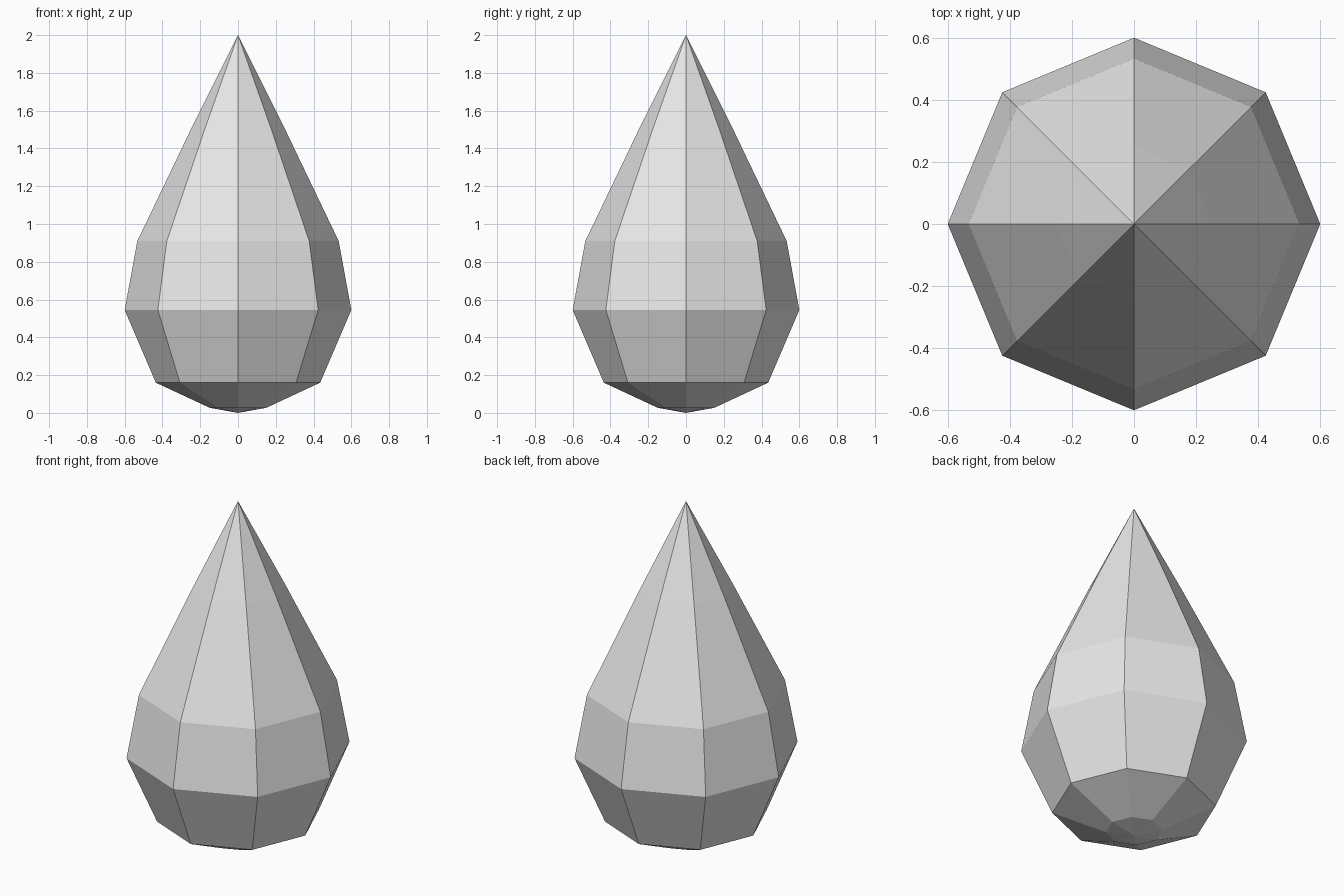
import bpy
import bmesh
from math import cos, sin, pi

cube = bpy.data.objects.get("Cube")
if cube:
    bpy.data.objects.remove(cube, do_unlink=True)

SIDES = 8
# Rings as (radius, height), between the bottom and top poles
RINGS = [(0.15, 0.027), (0.435, 0.16), (0.60, 0.545), (0.533, 0.91), (0.25, 1.5)]

# Pale grey material
grey = bpy.data.materials.new("pale grey")
grey.use_nodes = True
colour = (0.8, 0.8, 0.8, 1)
grey.diffuse_color = colour
grey.node_tree.nodes["Principled BSDF"].inputs["Base Color"].default_value = colour

# Faceted drop: stacked octagons closed by a point at each end
bm = bmesh.new()
bottom = bm.verts.new((0, 0, 0))
top = bm.verts.new((0, 0, 2))
loops = [[bm.verts.new((r * cos(2 * pi * i / SIDES), r * sin(2 * pi * i / SIDES), z))
          for i in range(SIDES)] for r, z in RINGS]
for i in range(SIDES):
    j = (i + 1) % SIDES
    bm.faces.new((bottom, loops[0][j], loops[0][i]))
    for low, high in zip(loops, loops[1:]):
        bm.faces.new((low[i], low[j], high[j], high[i]))
    bm.faces.new((loops[-1][i], loops[-1][j], top))
bmesh.ops.recalc_face_normals(bm, faces=bm.faces)

mesh = bpy.data.meshes.new("drop_body")
bm.to_mesh(mesh)
bm.free()
mesh.materials.append(grey)
drop = bpy.data.objects.new("drop_body", mesh)
bpy.context.collection.objects.link(drop)
